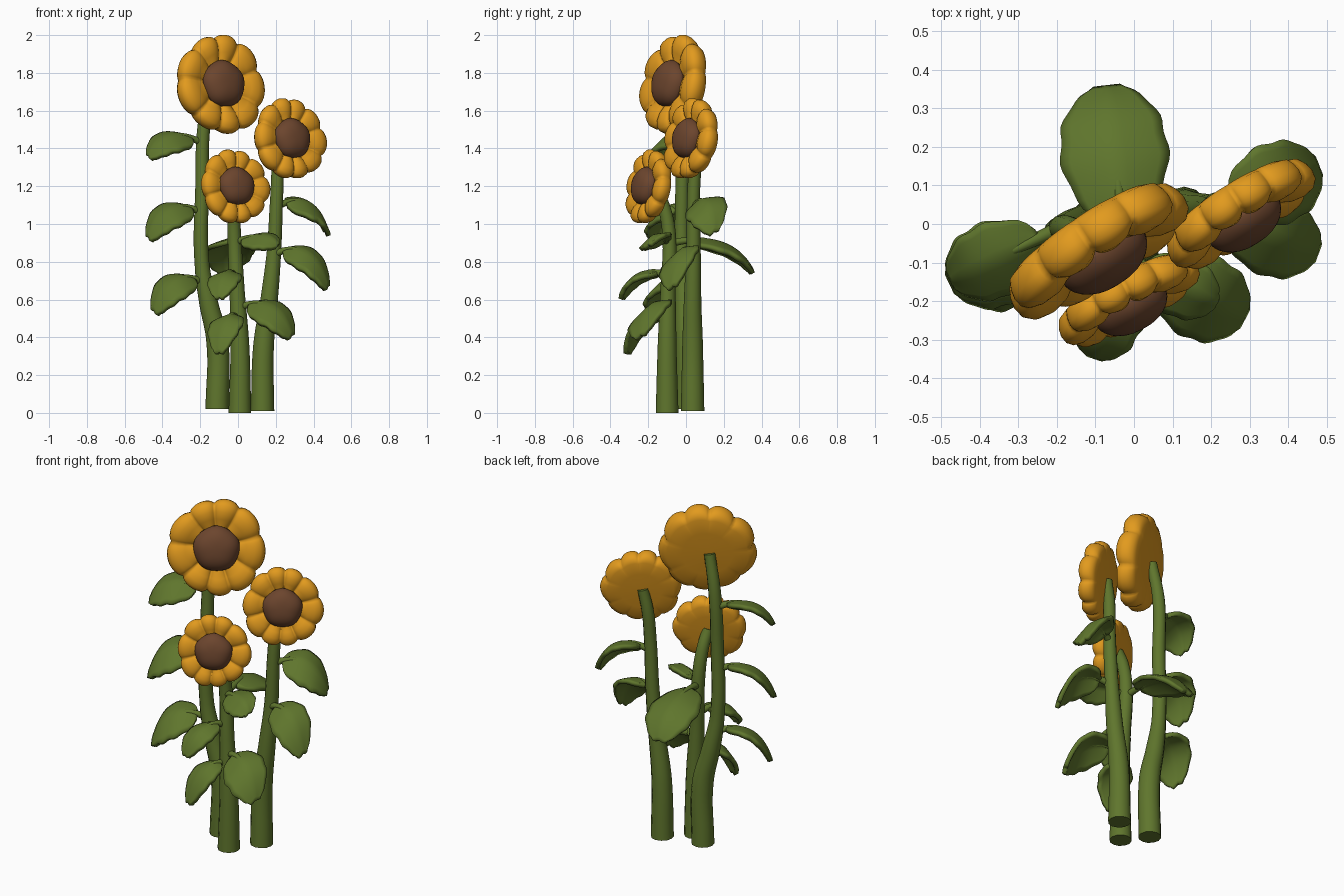
import bpy, bmesh
from math import sin, cos, pi, radians
from mathutils import Vector, Matrix

if "Cube" in bpy.data.objects:
    bpy.data.objects.remove(bpy.data.objects["Cube"])


def material(name, rgb):
    m = bpy.data.materials.new(name)
    m.use_nodes = True
    m.diffuse_color = (*rgb, 1)
    bsdf = m.node_tree.nodes["Principled BSDF"]
    bsdf.inputs["Base Color"].default_value = (*rgb, 1)
    bsdf.inputs["Roughness"].default_value = 0.8
    return m


GREEN = material("leaf green", (0.115, 0.18, 0.026))
YELLOW = material("petal yellow", (0.76, 0.325, 0.013))
BROWN = material("seed brown", (0.15, 0.06, 0.027))


def finish(name, bm, mat, matrix=Matrix()):
    bmesh.ops.recalc_face_normals(bm, faces=bm.faces)
    for f in bm.faces:
        f.smooth = True
    me = bpy.data.meshes.new(name)
    bm.to_mesh(me)
    bm.free()
    me.materials.append(mat)
    ob = bpy.data.objects.new(name, me)
    ob.matrix_world = matrix
    bpy.context.collection.objects.link(ob)
    return ob


def tube(name, points, radii):
    """Tapered round tube through the points."""
    cu = bpy.data.curves.new(name, "CURVE")
    cu.dimensions = "3D"
    cu.bevel_depth = 1
    cu.bevel_resolution = 4
    cu.resolution_u = 8
    cu.use_fill_caps = True
    sp = cu.splines.new("BEZIER")
    sp.bezier_points.add(len(points) - 1)
    for bp, p, r in zip(sp.bezier_points, points, radii):
        bp.co = p
        bp.radius = r
        bp.handle_left_type = bp.handle_right_type = "AUTO"
    cu.materials.append(GREEN)
    ob = bpy.data.objects.new(name, cu)
    bpy.context.collection.objects.link(ob)
    bpy.ops.object.select_all(action="DESELECT")
    ob.select_set(True)
    bpy.context.view_layer.objects.active = ob
    bpy.ops.object.convert(target="MESH")
    bpy.ops.object.shade_smooth_by_angle(angle=radians(50))


def lathe(rings, steps, point):
    """Closed polar surface; point(ring, angle) gives each vertex."""
    bm = bmesh.new()
    grid = [[bm.verts.new(point(r, 2 * pi * k / steps)) for k in range(steps)]
            for r in rings]
    for a, b in zip(grid, grid[1:]):
        for k in range(steps):
            j = (k + 1) % steps
            bm.faces.new((a[k], a[j], b[j], b[k]))
    bm.faces.new(grid[0])
    bm.faces.new(grid[-1])
    return bm


def flower(name, centre, radius, heart, petals, turn, tilt):
    n = Vector((sin(turn) * cos(tilt), -cos(turn) * cos(tilt), sin(tilt)))
    u = Vector((cos(turn), sin(turn), 0))
    v = n.cross(u)
    frame = Matrix.Translation(centre) @ Matrix((u, v, n)).transposed().to_4x4()

    # Puffy petal ring: radius fraction and height, from the back to the front
    def petal(ring, a):
        f, h = ring
        s = abs(cos(petals * a / 2 + 0.4)) ** 0.42
        a += 0.12 * sin(2 * a)
        wobble = 1 + 0.02 * sin(3 * a + radius * 40)
        r = radius * f * (1 - 0.13 * (1 - s) * f ** 5) * wobble
        lift = h * (0.55 + 0.45 * s) if h > 0 else h
        return (r * cos(a), r * sin(a), radius * lift)

    ring = [(0.05, -0.2), (0.5, -0.19), (0.82, -0.17), (0.93, -0.12), (0.98, -0.03),
            (1, 0.07), (0.98, 0.17), (0.91, 0.24), (0.78, 0.27), (0.62, 0.25),
            (0.48, 0.18), (0.05, 0.15)]
    finish(name + "_petals", lathe(ring, petals * 14, petal), YELLOW, frame)

    # Domed seed head
    def seed(t, a):
        r = heart * cos(t) ** 0.8 * (1 + 0.02 * sin(5 * a))
        return (r * cos(a), r * sin(a), radius * 0.14 + heart * 0.62 * sin(t))

    finish(name + "_seed_head",
           lathe([pi / 2 * k / 9 for k in range(9)] + [1.53], 32, seed), BROWN, frame)


def leaf(name, base, tip, arch, width):
    base, tip = Vector(base), Vector(tip)
    ctrl = (base + tip) / 2 + Vector((0, 0, arch))
    ctrl.xy = base.xy.lerp(tip.xy, 0.75)

    def spine(t):
        return base * (1 - t) ** 2 + ctrl * 2 * t * (1 - t) + tip * t * t

    # Sideways leaves tip over towards the front; all droop at their edges
    side = (tip - base).cross(Vector((0, 0, 1))).normalized()
    side.z = 0.55 * side.y if abs(side.y) > 0.7 else 0
    side.normalize()
    rows, cols = 22, 10
    bm = bmesh.new()
    grid = []
    for i in range(rows + 1):
        t = i / rows
        q = 0.14 + 0.86 * t
        w = width / 2 * max(0.05, sin(pi * min(t ** 0.8, 0.98))) ** 0.5
        w *= 1 + 0.035 * sin(t * 22)
        row = []
        for j in range(cols + 1):
            s = 2 * j / cols - 1
            p = spine(q) + side * (w * s)
            p.z -= 0.35 * w * s * s + 0.006 * sin(pi * abs(s))
            row.append(bm.verts.new(p))
        grid.append(row)
    for a, b in zip(grid, grid[1:]):
        for j in range(cols):
            bm.faces.new((a[j], a[j + 1], b[j + 1], b[j]))
    ob = finish(name, bm, GREEN)
    mod = ob.modifiers.new("thickness", "SOLIDIFY")
    mod.thickness = 0.024
    mod.offset = 0
    # Leaf stalk running into the midrib
    tube(name + "_stalk", [spine(t) for t in (0, 0.15, 0.3, 0.55)],
         (0.02, 0.017, 0.014, 0.006))


# Stems
tube("tall_stem",
     [(-.11, 0, .02), (-.11, 0, .38), (-.155, -.01, .58), (-.19, -.02, .78),
      (-.19, -.02, 1.2), (-.18, -.01, 1.52), (-.14, -.02, 1.73)],
     (.062, .058, .05, .039, .036, .034, .03))
tube("middle_stem",
     [(.13, .035, .01), (.135, .035, .35), (.165, .035, .6), (.19, .04, .85),
      (.205, .04, 1.15), (.215, .05, 1.32), (.24, .06, 1.45)],
     (.062, .055, .046, .038, .034, .033, .03))
tube("short_stem",
     [(.01, -.1, 0), (.01, -.1, .35), (-.005, -.095, .65), (-.02, -.09, .95),
      (-.025, -.12, 1.1), (-.03, -.165, 1.2)],
     (.06, .05, .04, .036, .033, .03))

# Flower heads
flower("tall_flower", (-.1, -.055, 1.735), .267, .125, 9, radians(33), radians(11))
flower("middle_flower", (.268, .035, 1.447), .218, .107, 10, radians(33), radians(11))
flower("short_flower", (-.022, -.19, 1.195), .2, .102, 10, radians(28), radians(11))

# Leaves: base, tip, arch height, width
LEAVES = {
    "tall_leaf_top": ((-.19, -.01, 1.43), (-.47, -.14, 1.36), .14, .21),
    "tall_leaf_middle": ((-.19, -.02, 1.06), (-.47, -.15, .93), .17, .24),
    "tall_leaf_low": ((-.18, -.02, .69), (-.44, -.16, .54), .17, .24),
    "middle_leaf_top": ((.2, .04, 1.09), (.47, .15, .96), .17, .23),
    "middle_leaf_low": ((.19, .03, .84), (.47, -.07, .67), .18, .22),
    "middle_leaf_front": ((.01, -.1, .56), (.28, -.24, .41), .15, .24),
    "short_leaf_low": ((0, -.1, .5), (-.1, -.31, .32), .16, .18),
    "short_leaf_front": ((-.02, -.1, .73), (-.1, -.34, .61), .12, .17),
    "short_leaf_side": ((-.02, -.09, .9), (.21, -.2, .89), .08, .17),
    "short_leaf_back": ((-.02, -.08, .9), (-.07, .35, .75), .14, .27),
}
for name, spec in LEAVES.items():
    leaf(name, *spec)
